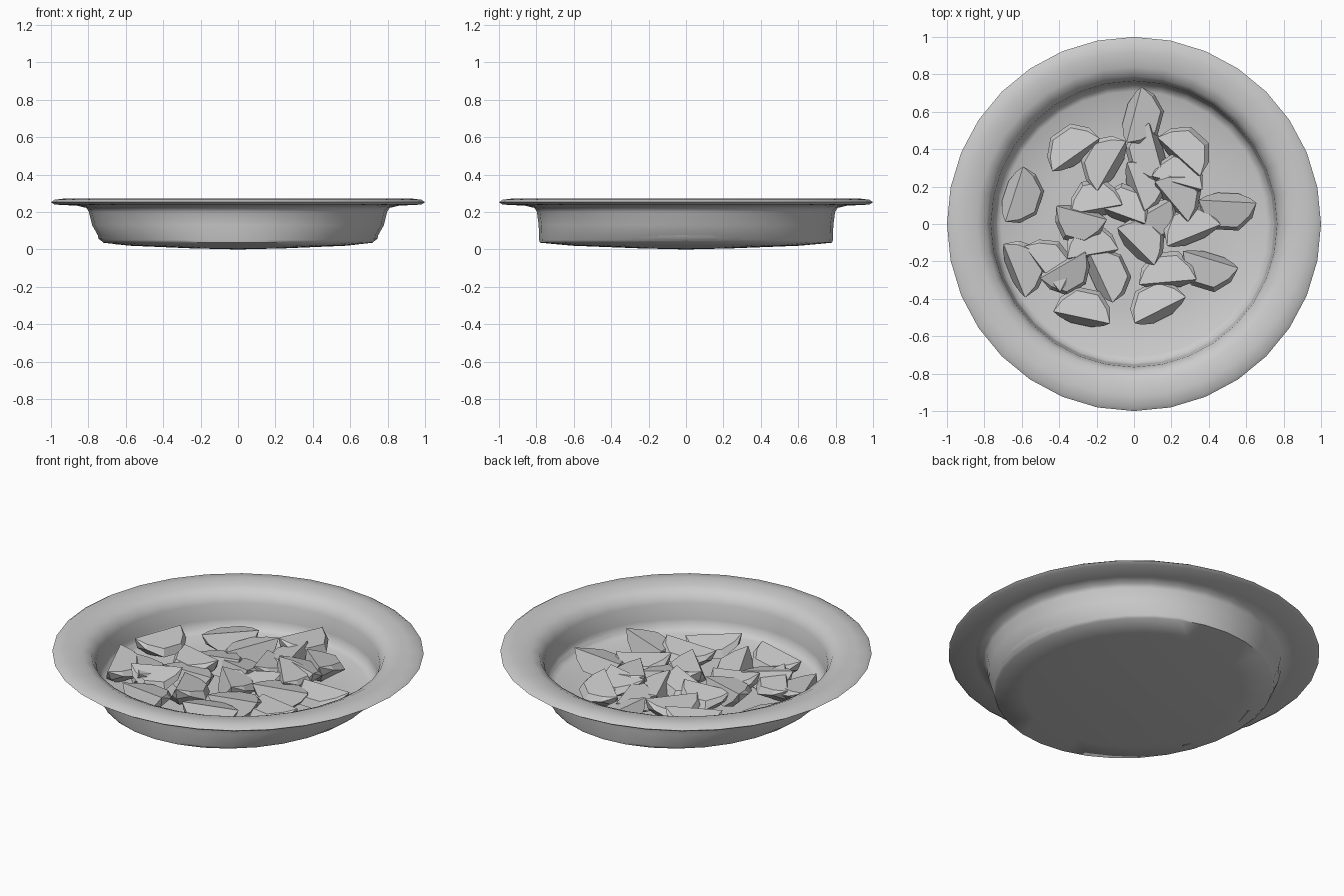
import bpy, bmesh, math, random
from mathutils import Matrix, Vector

if "Cube" in bpy.data.objects:
    bpy.data.objects.remove(bpy.data.objects["Cube"])

random.seed(4)


def finish(name, bm):
    bmesh.ops.recalc_face_normals(bm, faces=bm.faces[:])
    me = bpy.data.meshes.new(name)
    bm.to_mesh(me)
    bm.free()
    ob = bpy.data.objects.new(name, me)
    bpy.context.collection.objects.link(ob)
    return ob


# Dish: lathed profile (radius, z, y stretch), from floor centre over the rim to the base
PROFILE = [(0.45, 0.03, 1), (0.71, 0.036, 1), (0.745, 0.055, 1), (0.755, 0.10, 1), (0.765, 0.19, 1),
           (0.79, 0.24, 1), (0.84, 0.263, 1), (0.92, 0.273, 1), (0.98, 0.266, 1),
           (1.0, 0.253, 1), (0.98, 0.24, 1), (0.86, 0.234, 1), (0.81, 0.222, 1), (0.797, 0.20, 1),
           (0.78, 0.13, 1.01), (0.735, 0.05, 1.068), (0.72, 0.036, 1.085),
           (0.58, 0.02, 1.05), (0.25, 0.006, 1)]
N = 32
bm = bmesh.new()
rings = []
for r, z, sy in PROFILE:
    rings.append([bm.verts.new((r * math.cos(2 * math.pi * i / N),
                                r * sy * math.sin(2 * math.pi * i / N), z)) for i in range(N)])
for a, b in zip(rings, rings[1:]):
    for i in range(N):
        j = (i + 1) % N
        bm.faces.new((a[i], a[j], b[j], b[i]))
for ring, z in ((rings[0], 0.028), (rings[-1], 0.0)):
    c = bm.verts.new((0, 0, z))
    for i in range(N):
        bm.faces.new((ring[i], ring[(i + 1) % N], c))
dish = finish("dish", bm)
bpy.context.view_layer.objects.active = dish
dish.select_set(True)
bpy.ops.object.shade_smooth_by_angle(angle=math.radians(65))


# Fruit wedge: two half-disc cut faces meeting at a ridge, with a bevelled rind
def wedge(name, x, y, bulge, length=0.31, lift=0.0):
    bm = bmesh.new()
    half = length / 2
    roll = random.uniform(-6, 6)
    meridians = [(-14, 0.14, 0.88), (-30, 0.18, 1.0), (-84, 0.15, 1.0), (-108, 0.13, 0.88)]
    ends = [bm.verts.new((s * half, 0, 0)) for s in (-1, 1)]
    lines = []
    for ang, rad, lx in meridians:
        a = math.radians(ang + roll)
        pts = []
        for t in (152, 115, 65, 28):
            t = math.radians(t)
            d = rad * min(1, math.sin(t) * 1.1)
            pts.append(bm.verts.new((half * lx * math.cos(t), d * math.cos(a),
                                     0.78 * d * math.sin(a))))
        lines.append(pts)
    for p, q in zip(lines, lines[1:]):
        for i in range(3):
            bm.faces.new((p[i], p[i + 1], q[i + 1], q[i]))
        bm.faces.new((ends[0], p[0], q[0]))
        bm.faces.new((ends[1], q[3], p[3]))
    for p in (lines[0], lines[-1]):
        bm.faces.new([ends[0]] + p + [ends[1]])
    # turn to heading, tip slightly, then rest on the dish floor
    tip = math.radians(random.uniform(-7, 7))
    rot = Matrix.Rotation(math.radians(bulge - 90), 4, 'Z') @ Matrix.Rotation(tip, 4, 'Y')
    bm.transform(rot)
    low = min(v.co.z for v in bm.verts)
    bm.transform(Matrix.Translation(Vector((x, y, 0.025 + lift - low))))
    return finish(name, bm)


# Scattered wedges: ridge centre x, y and heading of the rind
PLACES = [(0.0, 0.585, -15), (-0.31, 0.37, 125), (-0.64, 0.16, -18), (-0.64, -0.25, 22),
          (-0.49, -0.24, 38), (-0.28, -0.50, 78), (-0.18, -0.28, 25), (0.14, -0.46, 117),
          (0.41, -0.19, -107), (0.18, -0.31, 95), (0.5, 0.12, -93), (0.32, -0.06, 112),
          (0.24, 0.36, 48), (0.12, 0.39, 195), (-0.12, 0.31, 150)]
PILE = [(0.01, 0.2, 20), (0.2, 0.12, 40), (-0.2, 0.08, 100), (-0.28, 0.06, -105),
        (-0.22, -0.16, 100), (0.01, -0.12, 45), (0.08, 0.06, -60), (-0.38, -0.22, -60),
        (-0.07, 0.05, 70), (0.23, 0.22, 75)]
for i, (x, y, h) in enumerate(PLACES):
    wedge(f"fruit_wedge_{i + 1}", x, y, h)
for i, (x, y, h) in enumerate(PILE):
    wedge(f"piled_wedge_{i + 1}", x, y, h, 0.28, 0.015 * (i % 2))
